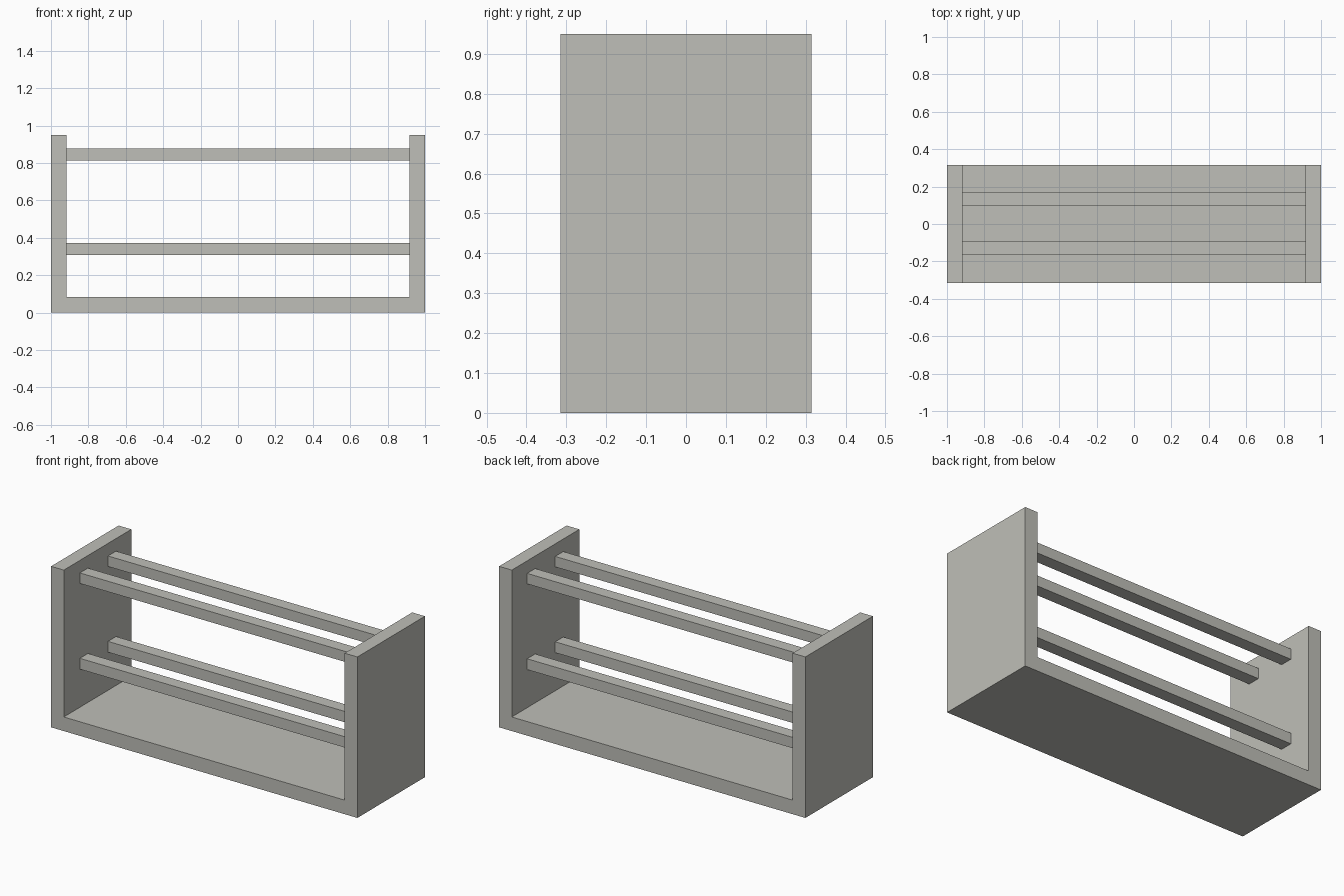
import bpy
import bmesh

cube = bpy.data.objects.get("Cube")
if cube:
    bpy.data.objects.remove(cube, do_unlink=True)

# Single warm grey finish
grey = bpy.data.materials.new("warm_grey")
grey.use_nodes = True
colour = (0.52, 0.52, 0.48, 1)
grey.diffuse_color = colour
grey.node_tree.nodes["Principled BSDF"].inputs["Base Color"].default_value = colour

HALF_LENGTH, HALF_DEPTH, HEIGHT = 1.0, 0.315, 0.95
BOARD = 0.083
INNER = HALF_LENGTH - BOARD


def extrude_profile(name, points, start, direction):
    """Fill a closed profile and extrude it along a direction."""
    bm = bmesh.new()
    face = bm.faces.new([bm.verts.new(start(a, b)) for a, b in points])
    result = bmesh.ops.extrude_face_region(bm, geom=[face])
    moved = [v for v in result["geom"] if isinstance(v, bmesh.types.BMVert)]
    bmesh.ops.translate(bm, verts=moved, vec=direction)
    bmesh.ops.recalc_face_normals(bm, faces=bm.faces)
    mesh = bpy.data.meshes.new(name)
    bm.to_mesh(mesh)
    bm.free()
    mesh.materials.append(grey)
    obj = bpy.data.objects.new(name, mesh)
    bpy.context.collection.objects.link(obj)
    return obj


# U-shaped frame: base board and two end panels in one piece
half = [(HALF_LENGTH, 0), (HALF_LENGTH, HEIGHT), (INNER, HEIGHT), (INNER, BOARD)]
outline = half + [(-x, z) for x, z in reversed(half)]
extrude_profile("frame", outline, lambda x, z: (x, -HALF_DEPTH, z),
                (0, 2 * HALF_DEPTH, 0))

# Four rails spanning the end panels
for level, z0, z1 in (("lower", 0.308, 0.372), ("upper", 0.814, 0.876)):
    for side, y0, y1 in (("front", -0.165, -0.09), ("back", 0.097, 0.172)):
        section = [(y0, z0), (y1, z0), (y1, z1), (y0, z1)]
        extrude_profile(f"{level}_{side}_rail", section,
                        lambda y, z: (-INNER, y, z), (2 * INNER, 0, 0))
